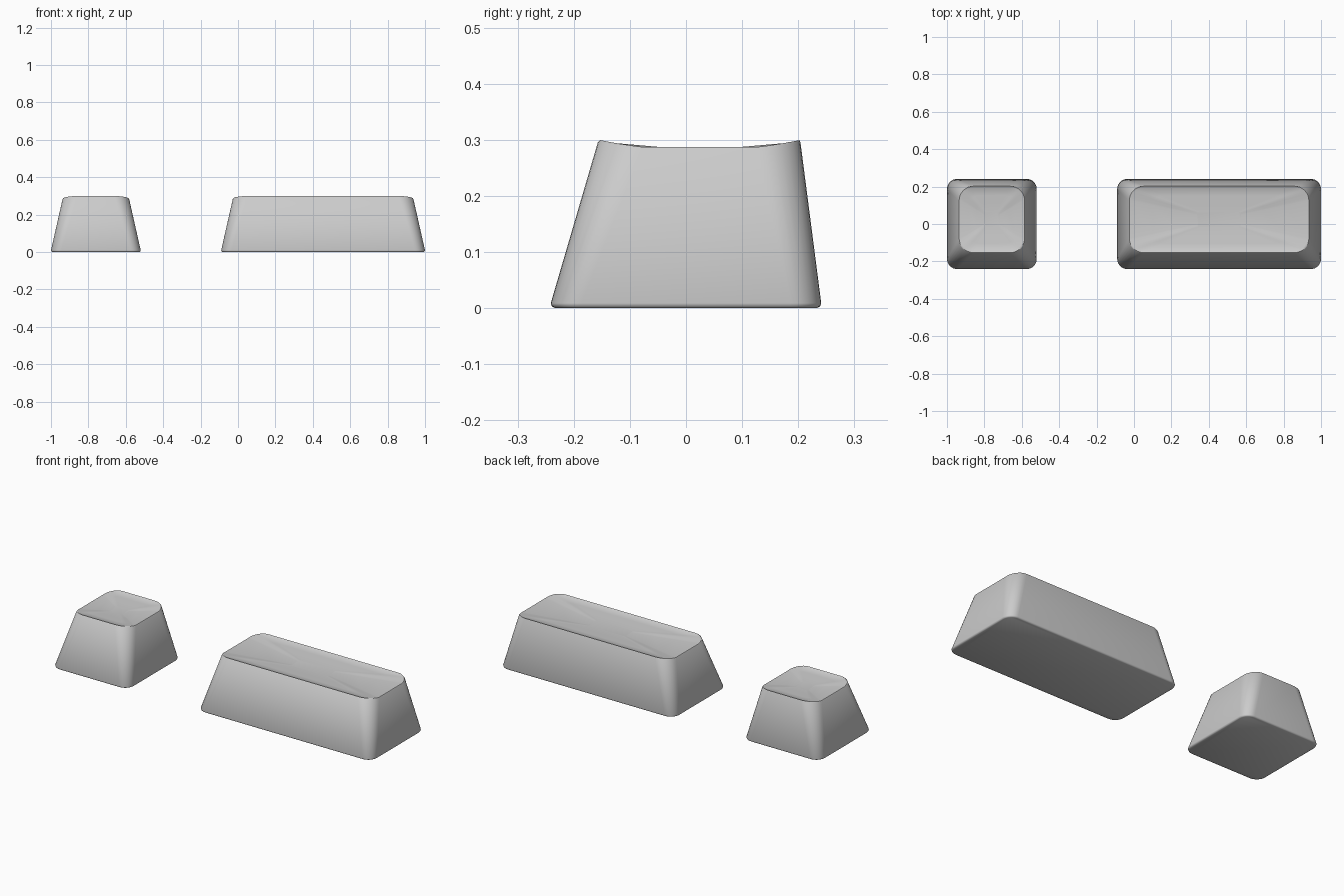
import bpy, bmesh
from math import sin, cos, pi

if "Cube" in bpy.data.objects:
    bpy.data.objects.remove(bpy.data.objects["Cube"])

SEG = 8  # steps per rounded corner


def outline(x0, x1, y0, y1, r):
    """Rounded rectangle, counter-clockwise."""
    pts = []
    corners = [(x1 - r, y1 - r), (x0 + r, y1 - r), (x0 + r, y0 + r), (x1 - r, y0 + r)]
    for k, (cx, cy) in enumerate(corners):
        for i in range(SEG + 1):
            a = (k + i / SEG) * pi / 2
            pts.append((cx + r * cos(a), cy + r * sin(a)))
    return pts


def keycap(name, x0, x1):
    bm = bmesh.new()
    yc = 0.025  # centre line of the dish

    def dish(y):
        return 0.281 + 0.019 * min(1, abs(y - yc) / 0.18) ** 2

    def level(inset, y0, y1, r, z):
        pts = outline(x0 + inset, x1 - inset, y0, y1, r)
        return [bm.verts.new((x, y, z(y) if callable(z) else z)) for x, y in pts]

    # tapered body with a softened foot and a scooped rim
    rings = [
        level(0.007, -0.233, 0.233, 0.048, 0.0),
        level(0.002, -0.239, 0.239, 0.053, 0.003),
        level(0.0, -0.241, 0.241, 0.055, 0.009),
        level(0.062, -0.157, 0.204, 0.078, lambda y: dish(y) - 0.004),
        level(0.065, -0.153, 0.202, 0.077, dish),
        level(0.073, -0.145, 0.194, 0.070, lambda y: min(dish(y), 0.294)),
    ]
    # shallow dish converging on the middle
    xc = (x0 + x1) / 2
    rim = [v.co.copy() for v in rings[-1]]
    for s in (0.75, 0.5, 0.25):
        rings.append([bm.verts.new((xc + (p.x - xc) * s, yc + (p.y - yc) * s,
                                    0.281 + (p.z - 0.281) * s)) for p in rim])
    n = len(rim)
    for a, b in zip(rings, rings[1:]):
        for i in range(n):
            j = (i + 1) % n
            bm.faces.new((a[i], a[j], b[j], b[i]))
    bm.faces.new(rings[0][::-1])
    bm.faces.new(rings[-1])
    bmesh.ops.recalc_face_normals(bm, faces=bm.faces)

    mesh = bpy.data.meshes.new(name)
    bm.to_mesh(mesh)
    bm.free()
    obj = bpy.data.objects.new(name, mesh)
    bpy.context.collection.objects.link(obj)
    bpy.ops.object.select_all(action='DESELECT')
    obj.select_set(True)
    bpy.context.view_layer.objects.active = obj
    bpy.ops.object.shade_smooth_by_angle(angle=pi / 4)


# single-width key and wide key
keycap("small_keycap", -1.0, -0.52)
keycap("wide_keycap", -0.09, 1.0)
